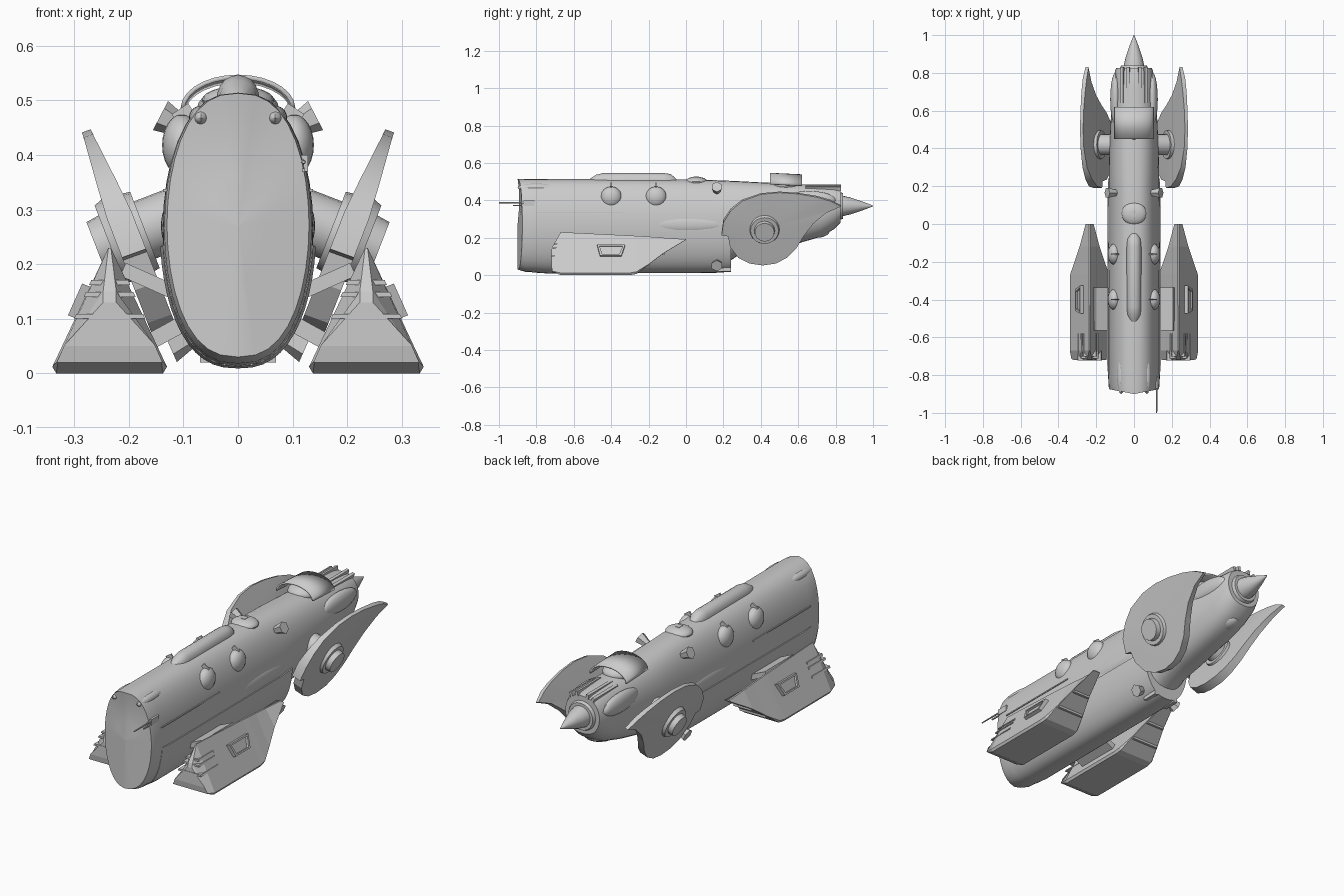
import bpy, bmesh
from math import sin, cos, pi, radians
from mathutils import Vector, Matrix

if "Cube" in bpy.data.objects:
    bpy.data.objects.remove(bpy.data.objects["Cube"])


def finish(name, bm, angle=35):
    bmesh.ops.recalc_face_normals(bm, faces=bm.faces)
    me = bpy.data.meshes.new(name)
    bm.to_mesh(me)
    bm.free()
    ob = bpy.data.objects.new(name, me)
    bpy.context.collection.objects.link(ob)
    bpy.ops.object.select_all(action='DESELECT')
    ob.select_set(True)
    bpy.context.view_layer.objects.active = ob
    if angle:
        bpy.ops.object.shade_smooth_by_angle(angle=radians(angle))
    return ob


def loft(name, rings, angle=35):
    bm = bmesh.new()
    vr = [[bm.verts.new(p) for p in r] for r in rings]
    n = len(rings[0])
    for a, b in zip(vr, vr[1:]):
        for i in range(n):
            bm.faces.new((a[i], a[(i + 1) % n], b[(i + 1) % n], b[i]))
    bm.faces.new(vr[0])
    bm.faces.new(vr[-1])
    return finish(name, bm, angle)


def frustum(name, p0, p1, r0, r1, n=20):
    p0, p1 = Vector(p0), Vector(p1)
    d = p1 - p0
    m = Matrix.Translation((p0 + p1) / 2) @ d.to_track_quat('Z', 'Y').to_matrix().to_4x4()
    bm = bmesh.new()
    bmesh.ops.create_cone(bm, cap_ends=True, segments=n, radius1=r0, radius2=r1, depth=d.length, matrix=m)
    return finish(name, bm)


def box(name, c, size, tilt=0):
    m = Matrix.Translation(c) @ Matrix.Rotation(tilt, 4, 'Y') @ Matrix.Diagonal((*size, 1))
    bm = bmesh.new()
    bmesh.ops.create_cube(bm, size=1, matrix=m)
    return finish(name, bm, 0)


def ball(name, c, size):
    bm = bmesh.new()
    bmesh.ops.create_uvsphere(bm, u_segments=20, v_segments=12, radius=1,
                              matrix=Matrix.Translation(c) @ Matrix.Diagonal((*size, 1)))
    return finish(name, bm)


def section(y, hw, zb, zt, a0=-pi, a1=pi, n=36):
    """Egg-shaped hull outline at station y; angle 0 is the keel."""
    pts = []
    for i in range(n):
        a = a0 + (a1 - a0) * i / (n if a1 - a0 > 6 else n - 1)
        s = abs(sin(a)) ** 0.8 * (1 if sin(a) > 0 else -1)
        pts.append((hw * s, y, zb + (zt - zb) * (0.5 - 0.5 * cos(a))))
    return pts


# Hull, with a slightly dished end plate at -y
def dish(k):
    return [(x * k, -0.9 + 0.025 * abs(x * k) / 0.13 + max(0, 0.27 + (z - 0.27) * k - 0.3) * 0.2 * (1 - k),
             0.27 + (z - 0.27) * k) for x, y, z in section(0, 0.13, 0.03, 0.513)]


stations = [(-0.86, .135, .018, .514), (-0.8, .137, .014, .514), (-0.3, .138, .014, .513),
            (0.1, .136, .02, .51), (0.2, .134, .05, .506), (0.27, .133, .1, .503), (0.4, .13, .125, .496),
            (0.6, .121, .17, .487), (0.72, .113, .205, .481), (0.79, .106, .245, .476), (0.825, .095, .28, .468)]
loft("hull", [dish(k) for k in (0.02, 0.4, 0.75, 1)] + [section(*s) for s in stations])

# Belly shell with blunt end
loft("belly_shell", [section(y, hw, zb, .51, -1.46, 1.46, 25) for y, hw, zb in
                     ((-0.8, .138, .013), (-0.74, .143, .009), (0.15, .141, .012), (0.24, .137, .018))])

# Nose spike and collar
prof = [(.79, .06), (.83, .056), (.88, .045), (.94, .025), (.98, .01), (1.0, .002)]
loft("nose_spike", [[(r * cos(t * pi / 10), y, .37 + r * sin(t * pi / 10)) for t in range(20)] for y, r in prof])
frustum("nose_collar", (0, .81, .37), (0, .84, .37), .08, .068)
ball("chin_intake", (0, .70, .24), (.05, .07, .04))
for i, x in enumerate((-.06, -.03, .03, .06)):
    box(f"nose_slat_{i}", (x, .735, .484 - abs(x) * .35), (.014, .19, .022), x * 6)

# Dorsal spine fairing
spine = [(-.52, .02, .512), (-.48, .036, .537), (-.44, .04, .546), (-.12, .04, .546), (-.08, .036, .54), (-.05, .02, .512)]
loft("dorsal_spine", [[(w * cos(i * pi / 10), y, .48 + (h - .48) * sin(i * pi / 10) ** .6) for i in range(11)]
                      for y, w, h in spine])
ball("top_turret", (0, .055, .5), (.066, .06, .026))
box("turret_sight", (0, .055, .52), (.02, .03, .014))

# Hood over the cockpit
bm = bmesh.new()
rows = [[bm.verts.new((.105 * sin(a), y, h - .062 * (1 - cos(a)) * 1.0)) for a in
         [(-1.55 + 3.1 * i / 14) for i in range(15)]] for y, h in ((.45, .547), (.62, .539))]
for i in range(14):
    bm.faces.new((rows[0][i], rows[0][i + 1], rows[1][i + 1], rows[1][i]))
hood = finish("cockpit_hood", bm)
mod = hood.modifiers.new("thick", 'SOLIDIFY')
mod.thickness = .008
ball("cockpit_glass", (0, .53, .485), (.075, .085, .04))

# Tail antenna on one side
box("antenna_base", (.118, -.84, .385), (.02, .06, .03))
frustum("antenna", (.12, -.82, .387), (.12, -1.0, .387), .005, .003, 8)
box("antenna_prong", (.12, -.88, .372), (.006, .09, .006))

# Teardrop wing outline (y, z)
wing = [(.83, .37), (.77, .40), (.7, .42), (.6, .437), (.5, .444), (.4, .435), (.3, .40), (.24, .35), (.2, .29),
        (.19, .22), (.225, .215), (.235, .16), (.28, .1), (.34, .07), (.41, .06), (.48, .07), (.54, .1), (.59, .15),
        (.63, .215), (.68, .28), (.75, .337)]
hub = (.42, .25)
# Pod stations: y, bottom z, top z
pods = [(-.72, .05, .13), (-.715, .02, .15), (-.67, .0, .23), (-.3, .0, .212), (-.265, .006, .21),
        (-.2, .056, .206), (-.12, .116, .2), (0, .188, .192)]


def pod_hw(z, grow=0):
    return .105 * (.235 - z) / .235 + grow


for s, side in ((1, "right"), (-1, "left")):
    def P(x, y, z):
        return (s * x, y, z)

    # Wing blade
    bm = bmesh.new()

    def wing_pt(y, z, k):
        t = .044 - .028 * min(1, max(0, (z - .3) / .14, (y - .5) / .33))
        return bm.verts.new(P(.128 + .39 * (z - .06) + k * t / 2, y, z - .36 * k * t / 2))
    out, inn = ([wing_pt(y, z, k) for y, z in wing] for k in (1, -1))
    co, ci = wing_pt(*hub, 1), wing_pt(*hub, -1)
    for i in range(len(wing)):
        j = (i + 1) % len(wing)
        bm.faces.new((out[i], out[j], co))
        bm.faces.new((inn[i], inn[j], ci))
        bm.faces.new((out[i], out[j], inn[j], inn[i]))
    finish(f"wing_{side}", bm, 25)

    # Wing axle, collars and hub cap, along the blade normal
    def axis(d):
        return P(.203 + .93 * d, hub[0], hub[1] - .36 * d)
    frustum(f"wing_axle_{side}", axis(-.15), axis(0), .056, .056)
    frustum(f"wing_inner_collar_{side}", axis(-.035), axis(0), .075, .08)
    frustum(f"wing_outer_collar_{side}", axis(.01), axis(.035), .084, .075)
    frustum(f"wing_hub_cap_{side}", axis(.03), axis(.06), .056, .052)

    # Landing pod: triangular section clipped by its rising underside
    cx = .235
    rings = []
    for y, zb, zt in pods:
        b, t = pod_hw(zb), pod_hw(zt)
        low = .012 if zb < .01 else .002
        rings.append([P(cx - b + low * .6, y, zb), P(cx + b - low * .6, y, zb), P(cx + b, y, zb + low),
                      P(cx + min(t, .012 if y < -.7 else .004), y, zt), P(cx - min(t, .012 if y < -.7 else .004), y, zt),
                      P(cx - b, y, zb + low)])
    loft(f"pod_{side}", rings, 0)
    # Slats around the pod end
    for i, z in enumerate((.1, .14, .162)):
        ring = [[P(cx + k * pod_hw(z + dz, .005), y, z + dz) for dz, k in ((0, -1), (0, 1), (.009, 1), (.009, -1))]
                for y in (-.722 + .01 * i, -.58)]
        loft(f"pod_slat_{i}_{side}", ring, 0)
    # Hatches on pod flank and bands on pod underside
    hatch = [[P(cx + pod_hw(z) + g, y, z + g * .4) for y, z in
              ((-.475 + e, .158 - e * .6), (-.325 - e, .158 - e * .6), (-.345 - e, .1 + e * .6), (-.46 + e, .1 + e * .6))]
             for g, e in ((-.01, 0), (.016, 0), (.016, .012), (.006, .012))]
    loft(f"pod_hatch_{side}", hatch, 0)
    for i, (y, z) in enumerate(((-.2, .056), (-.12, .116))):
        box(f"pod_band_{i}_{side}", P(cx, y, z), (2 * pod_hw(z) * .92, .012, .014))
    # Pod braces
    box(f"pod_upper_brace_{side}", P(.165, -.45, .17), (.1, .23, .026), -s * .42)
    box(f"pod_lower_brace_{side}", P(.13, -.45, .075), (.1, .23, .03), s * .5)

    # Portholes with lids
    for i, y in enumerate((-.4, -.16)):
        ball(f"porthole_{i}_{side}", P(.103, y, .418), (.036, .056, .056))
        box(f"porthole_fin_{i}_{side}", P(.098, y, .472), (.036, .007, .03), s * .6)
    # Small thrusters, upper and lower
    frustum(f"upper_thruster_{side}", P(.09, .165, .445), P(.142, .165, .472), .016, .03, 6)
    frustum(f"lower_thruster_{side}", P(.08, .165, .07), P(.125, .165, .05), .018, .032, 6)
    box(f"keel_fin_{side}", P(.06, .2, .03), (.02, .08, .02))
    # Shoulder flutes and side seam
    ball(f"shoulder_flute_{side}", P(.068, -.8, .468), (.022, .1, .022))
    ball(f"flank_bulge_{side}", P(.125, .0, .27), (.016, .22, .04))
    box(f"side_seam_{side}", P(.134, -.57, .335), (.006, .46, .006))
    ball(f"cheek_{side}", P(.098, .66, .40), (.028, .14, .05))
